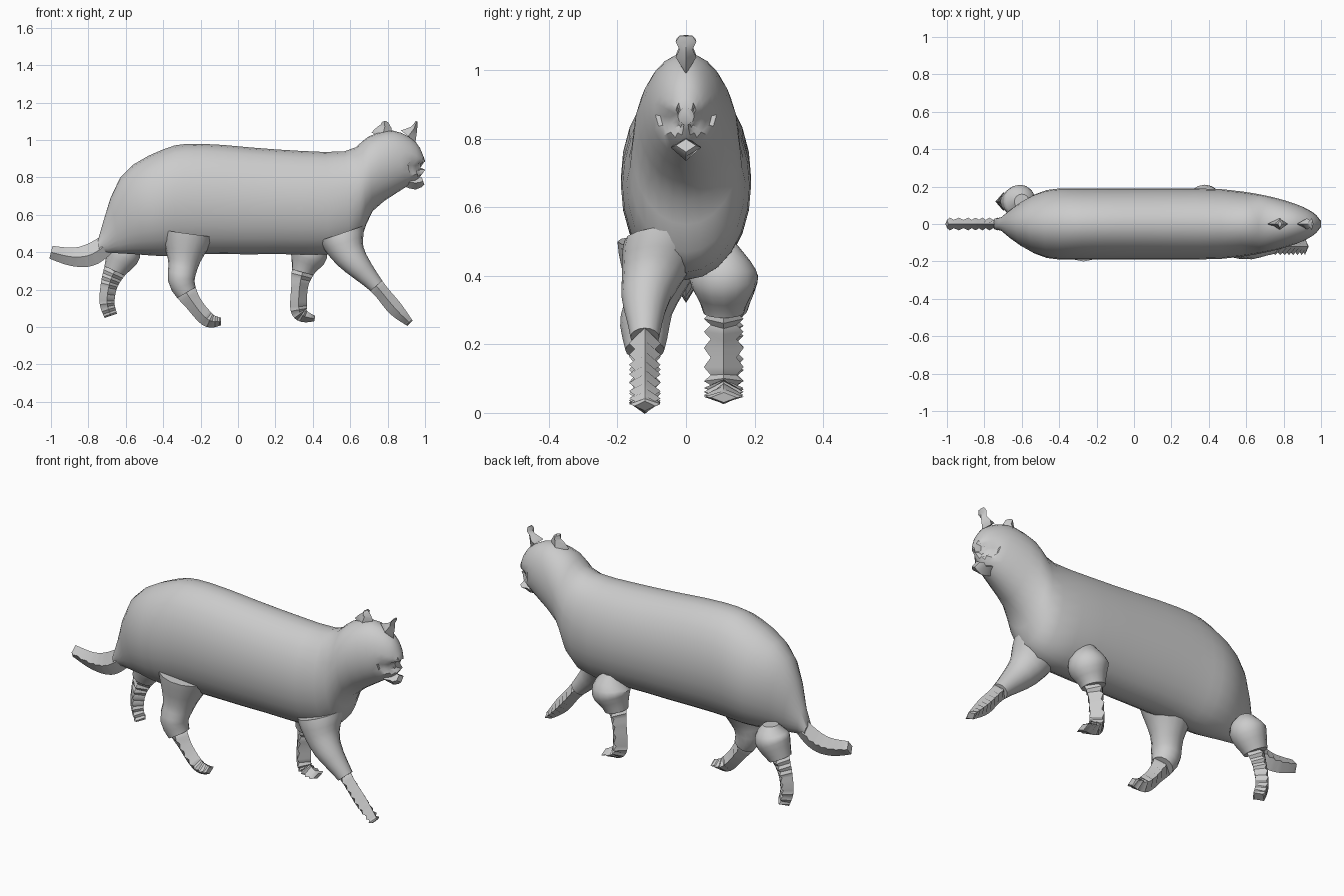
import bpy, bmesh, math
from mathutils import Vector

cube = bpy.data.objects.get("Cube")
if cube:
    bpy.data.objects.remove(cube, do_unlink=True)

grey = bpy.data.materials.new("plain grey")
grey.use_nodes = True
colour = (0.6, 0.6, 0.6, 1)
grey.diffuse_color = colour
grey.node_tree.nodes["Principled BSDF"].inputs["Base Color"].default_value = colour


def spline(points, t):
    """Smooth interpolation through the points; t counts whole segments."""
    last = len(points) - 1
    i = min(int(t), last - 1)
    f = t - i
    before, start = points[max(i - 1, 0)], points[i]
    end, after = points[i + 1], points[min(i + 2, last)]
    result = []
    for p, a, b, n in zip(before, start, end, after):
        tangent_a, tangent_b = (b - p) / 2, (n - a) / 2
        ease = f * f * (3 - 2 * f)
        result.append(a + (b - a) * ease
                      + tangent_a * f * (1 - f) ** 2 - tangent_b * f * f * (1 - f))
    return result


def loft(name, rings, sides, shape=None):
    """Skin oval rings, each given as an upper point, a lower point and a half width."""
    bm = bmesh.new()
    loops = []
    for upper, lower, width in rings:
        centre, half = (upper + lower) / 2, (upper - lower) / 2
        across = Vector((0, width, 0))
        angles = [math.tau * i / sides for i in range(sides)]
        loops.append([bm.verts.new(centre + half * math.cos(a) + across * math.sin(a))
                      for a in angles])
    for near, far in zip(loops, loops[1:]):
        for i in range(sides):
            j = (i + 1) % sides
            bm.faces.new((near[i], near[j], far[j], far[i]))
    bm.faces.new(loops[0])
    bm.faces.new(loops[-1])
    if shape:
        shape(bm)
    bmesh.ops.recalc_face_normals(bm, faces=bm.faces)
    mesh = bpy.data.meshes.new(name)
    bm.to_mesh(mesh)
    bm.free()
    mesh.materials.append(grey)
    obj = bpy.data.objects.new(name, mesh)
    bpy.context.collection.objects.link(obj)
    bpy.ops.object.select_all(action="DESELECT")
    obj.select_set(True)
    bpy.context.view_layer.objects.active = obj
    bpy.ops.object.shade_smooth_by_angle(angle=math.radians(40))


def path_ring(path, t, y):
    """Upper point, lower point and radius across a path of (x, z, radius)."""
    last = len(path) - 1
    x, z, radius = spline(path, t)
    xa, za, _ = spline(path, max(t - 0.2, 0))
    xb, zb, _ = spline(path, min(t + 0.2, last))
    centre = Vector((x, y, z))
    normal = Vector((za - zb, 0, xb - xa)).normalized() * radius
    return centre + normal, centre - normal, radius


def ridged(name, path, wide, ridges, y=0, start=0):
    """Diamond tube whose width swells and shrinks along the path."""
    steps = ridges * 2
    length = len(path) - 1 - start
    rings = []
    for k in range(steps + 1):
        upper, lower, _ = path_ring(path, start + length * k / steps, y)
        rings.append((upper, lower, wide if k % 2 else wide * 0.65))
    loft(name, rings, 4)


def leg(name, path, y_top, y, split, wide, ridges):
    """Smooth upper leg down to the split, then a ridged lower leg and paw."""
    steps = 8
    rings = []
    for k in range(steps + 1):
        f = k / steps
        inward = (y_top - y) * max(1 - 1.5 * f, 0)
        rings.append(path_ring(path, split * f, y + inward))
    loft(name + "_upper_leg", rings, 16)
    ridged(name + "_lower_leg", path, wide, ridges, y, split)


def torso_width(x):
    """Rounded rump, parallel flanks, then a taper to the nose."""
    rump = min(max((x + 0.75) / 0.35, 0.1), 1)
    taper = min(max((x - 0.4) / 0.6, 0), 0.99)
    return 0.19 * math.sin(rump * math.pi / 2) * math.sqrt(1 - taper ** 1.5)


def face_recess(bm):
    """Hollow below the brow on both sides of the nose."""
    for v in bm.verts:
        if v.co.x > 0.93 and 0.82 < v.co.z < 0.88 and abs(v.co.y) > 0.01:
            v.co.x -= 0.025


# Torso, neck and head: matching back and belly points
profile = [
    (-.75, .46, -.74, .4), (-.63, .8, -.56, .39), (-.4, .95, -.4, .38),
    (-.2, .98, -.2, .39), (.2, .95, .2, .39), (.57, .94, .6, .41),
    (.7, 1.02, .72, .62), (.83, 1.05, .9, .75), (.95, .99, .96, .79),
    (1, .89, 1, .84),
]
body_rings = []
for step in range(3 * len(profile) - 2):
    xa, za, xb, zb = spline(profile, step / 3)
    width = torso_width((xa + xb) / 2)
    body_rings.append((Vector((xa, 0, za)), Vector((xb, 0, zb)), width))
loft("body_and_head", body_rings, 24, face_recess)

# Chin, ears and tail
ridged("chin", [(.9, .78, .03), (.95, .77, .035), (.99, .78, .02)], .045, 2)
ridged("front_ear", [(.91, 1.02, .05), (.94, 1.06, .02), (.955, 1.1, .005)], .03, 2)
ridged("rear_ear", [(.77, 1.02, .06), (.785, 1.07, .035), (.78, 1.1, .01)], .03, 2)
ridged("tail", [(-.68, .46, .05), (-.78, .39, .06), (-.88, .375, .05), (-1, .4, .035)],
       .034, 8)

# Legs from hip or shoulder to paw
leg("right_front", [(.55, .5, .13), (.6, .38, .085), (.74, .22, .042),
                    (.84, .1, .04), (.92, .02, .02)], -.05, -.12, 2, .046, 8)
leg("right_hind", [(-.27, .5, .15), (-.29, .35, .085), (-.3, .24, .07),
                   (-.24, .13, .045), (-.16, .04, .04), (-.09, .03, .02)],
    -.05, -.12, 2.5, .046, 7)
leg("left_front", [(.38, .49, .04), (.38, .4, .1), (.35, .31, .065), (.33, .22, .045),
                   (.325, .1, .045), (.35, .06, .035), (.41, .045, .015)],
    .11, .11, 2.2, .058, 9)
leg("left_hind", [(-.6, .47, .04), (-.61, .4, .09), (-.66, .3, .06), (-.69, .22, .045),
                  (-.7, .13, .04), (-.68, .06, .035)], .12, .12, 2, .048, 8)
